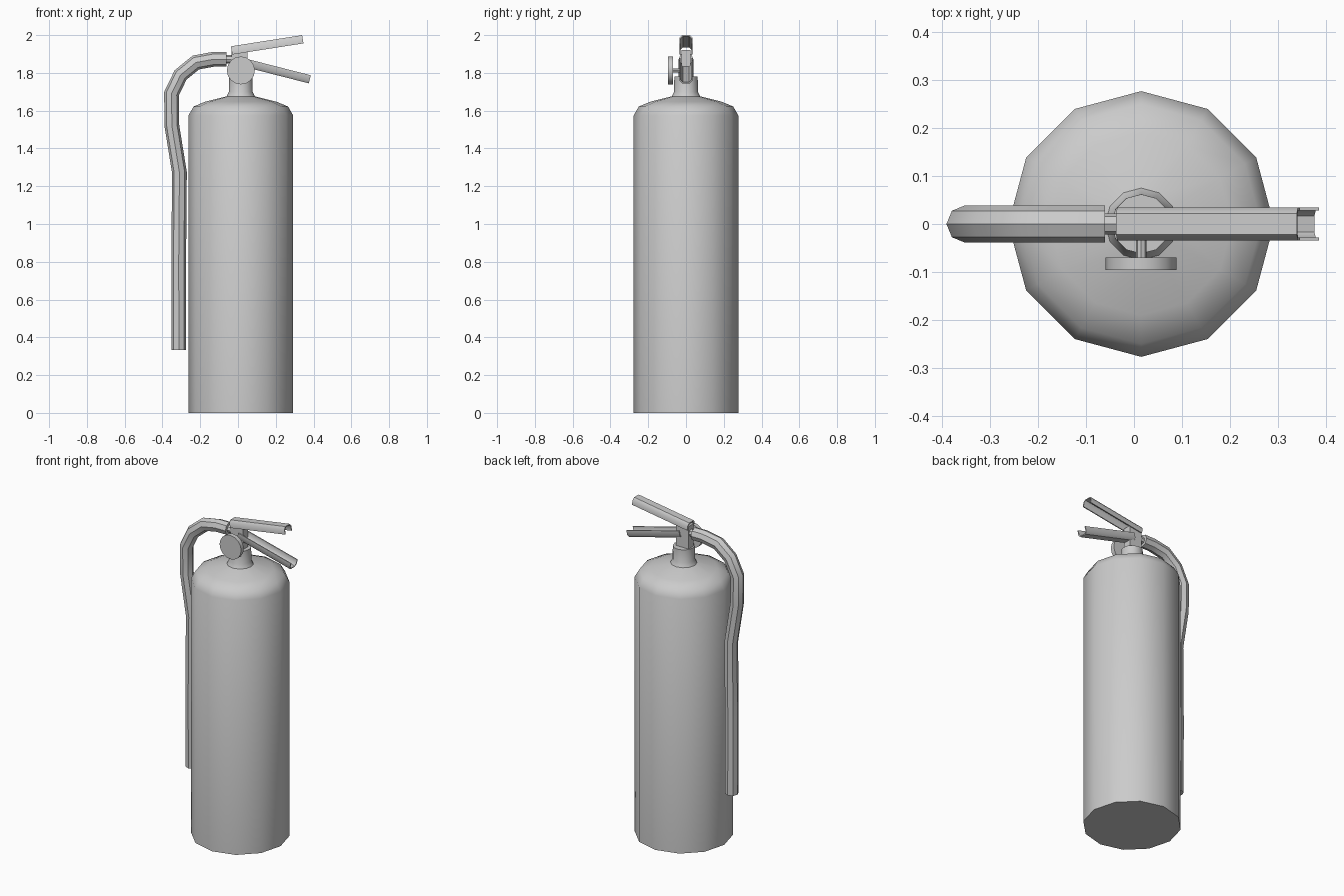
import bpy, bmesh
from math import cos, sin, pi
from mathutils import Vector, Matrix

if "Cube" in bpy.data.objects:
    bpy.data.objects.remove(bpy.data.objects["Cube"])

CX = 0.015  # tank axis


def finish(name, bm, angle=0.75):
    bmesh.ops.recalc_face_normals(bm, faces=bm.faces)
    me = bpy.data.meshes.new(name)
    bm.to_mesh(me)
    bm.free()
    ob = bpy.data.objects.new(name, me)
    bpy.context.collection.objects.link(ob)
    bpy.ops.object.select_all(action='DESELECT')
    ob.select_set(True)
    bpy.context.view_layer.objects.active = ob
    bpy.ops.object.shade_smooth_by_angle(angle=angle)
    return ob


def skin(name, rings):
    """Join closed rings of points into a capped solid."""
    bm = bmesh.new()
    vs = [[bm.verts.new(p) for p in ring] for ring in rings]
    n = len(vs[0])
    for a, b in zip(vs, vs[1:]):
        for i in range(n):
            j = (i + 1) % n
            bm.faces.new((a[i], a[j], b[j], b[i]))
    bm.faces.new(vs[0])
    bm.faces.new(vs[-1])
    return finish(name, bm)


def lathe(name, profile, sides):
    return skin(name, [[(CX + r * cos(2 * pi * i / sides), r * sin(2 * pi * i / sides), z)
                        for i in range(sides)] for r, z in profile])


def sweep(name, path, section):
    """Sweep a (y, normal) section along an (x, z) path with mitred corners."""
    pts = [Vector(p) for p in path]
    dirs = [(b - a).normalized() for a, b in zip(pts, pts[1:])]
    rings = []
    for i, p in enumerate(pts):
        a, b = dirs[max(i - 1, 0)], dirs[min(i, len(dirs) - 1)]
        t = (a + b).normalized()
        k = 1 / t.dot(a)
        nx, nz = -t.y * k, t.x * k
        rings.append([(p.x + nx * h, y, p.y + nz * h) for y, h in section])
    return skin(name, rings)


def circle(r, n):
    return [(r * cos(2 * pi * i / n), r * sin(2 * pi * i / n)) for i in range(n)]


def disc(name, r, y0, y1, z, sides):
    return skin(name, [[(CX + a, y, z + b) for a, b in circle(r, sides)] for y in (y0, y1)])


# tank with shoulder, and neck collar
lathe("tank", [(0.277, 0), (0.277, 1.575), (0.25, 1.622), (0.19, 1.647),
               (0.075, 1.676), (0.063, 1.70), (0.062, 1.78)], 12)

# valve body
bm = bmesh.new()
bmesh.ops.create_cube(bm, size=1, matrix=Matrix.Translation((0.008, 0, 1.845))
                      @ Matrix.Diagonal((0.086, 0.05, 0.15, 1)))
finish("valve_body", bm)

# pressure gauge and its stem
disc("gauge", 0.074, -0.096, -0.07, 1.813, 16)
disc("gauge_stem", 0.011, -0.075, -0.02, 1.813, 8)

# hose and its connector
sweep("hose", [(-0.06, 1.872), (-0.13, 1.872), (-0.223, 1.855), (-0.304, 1.789),
               (-0.352, 1.69), (-0.35, 1.52), (-0.31, 1.272), (-0.314, 0.8),
               (-0.313, 0.334)], circle(0.039, 8))
sweep("hose_connector", [(-0.07, 1.872), (-0.03, 1.872)], circle(0.022, 8))

# levers: thin channels, the upper one open below, the lower one open above
half_out = [(0.034, -0.022), (0.034, 0.008), (0.022, 0.022)]
half_in = [(0.017, 0.016), (0.028, 0.004), (0.028, -0.022)]
mirror = lambda pts: [(-y, h) for y, h in reversed(pts)]
channel = half_out + mirror(half_out) + mirror(half_in) + half_in
sweep("upper_lever", [(-0.034, 1.919), (0.343, 1.978)], channel)
sweep("lower_lever", [(0.02, 1.858), (0.38, 1.766)], [(y, -h) for y, h in channel])
